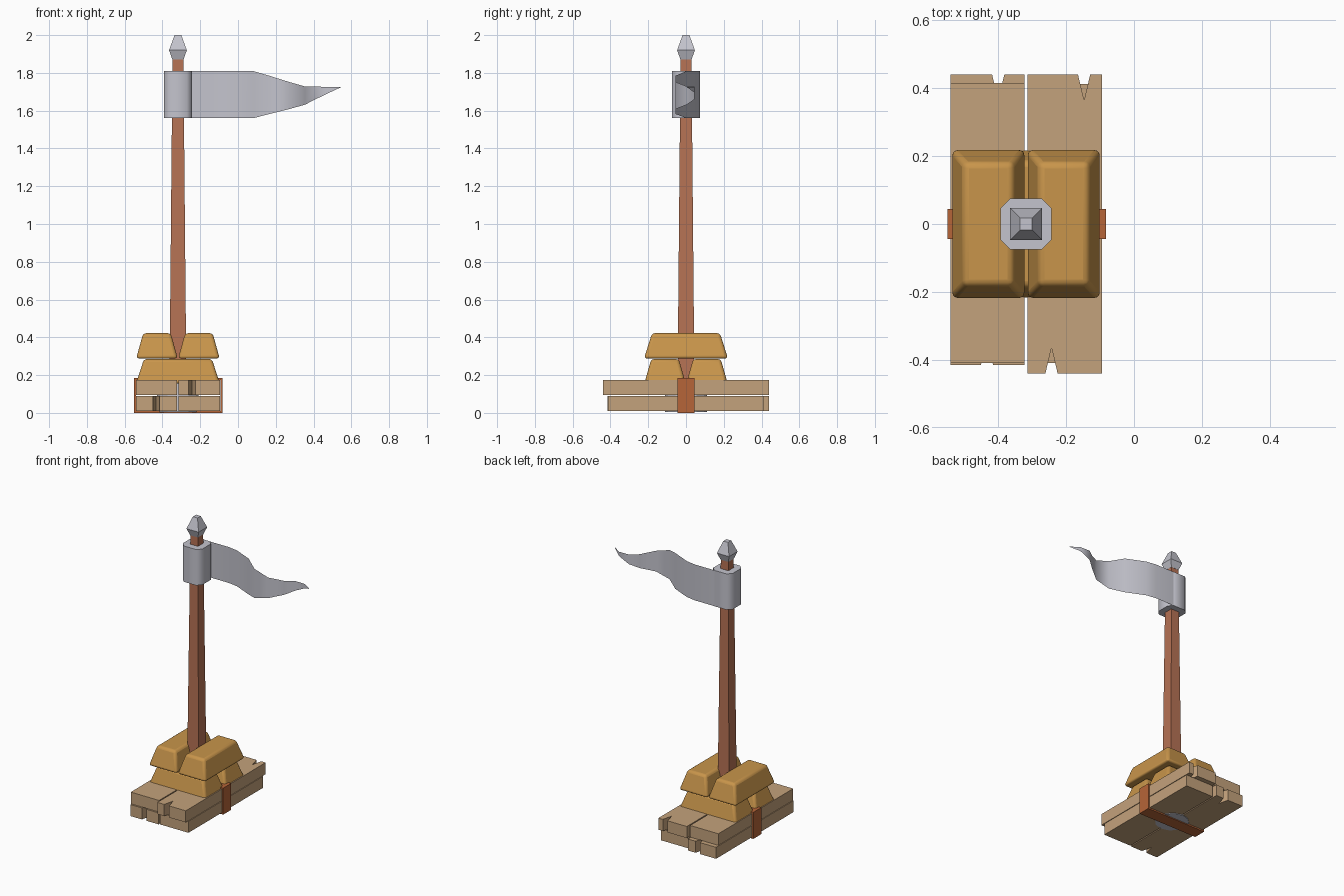
import bpy, bmesh, math

if "Cube" in bpy.data.objects:
    bpy.data.objects.remove(bpy.data.objects["Cube"])

CX = -0.318  # pole axis


def material(name, rgb):
    m = bpy.data.materials.new(name)
    m.diffuse_color = (*rgb, 1)
    m.use_nodes = True
    m.node_tree.nodes["Principled BSDF"].inputs["Base Color"].default_value = m.diffuse_color
    return m


WOOD = material("pale wood", (0.55, 0.36, 0.20))
GOLD = material("gold", (0.58, 0.30, 0.07))
POLE = material("red brown wood", (0.47, 0.17, 0.09))
STRAP = material("orange leather", (0.47, 0.13, 0.04))
METAL = material("grey cloth and steel", (0.55, 0.55, 0.61))


def finish(name, bm, mat, bevel=0, segments=1, smooth=False):
    bmesh.ops.recalc_face_normals(bm, faces=bm.faces)
    me = bpy.data.meshes.new(name)
    bm.to_mesh(me)
    bm.free()
    ob = bpy.data.objects.new(name, me)
    bpy.context.collection.objects.link(ob)
    me.materials.append(mat)
    if bevel:
        mod = ob.modifiers.new("bevel", "BEVEL")
        mod.width, mod.segments = bevel, segments
    if smooth:
        for o in bpy.context.selected_objects:
            o.select_set(False)
        ob.select_set(True)
        bpy.context.view_layer.objects.active = ob
        bpy.ops.object.shade_smooth_by_angle(angle=math.radians(50))
    return ob


def loft(name, rings, mat, **kw):
    """Solid through equal-length rings of 3D points."""
    bm = bmesh.new()
    loops = [[bm.verts.new(p) for p in r] for r in rings]
    for a, b in zip(loops, loops[1:]):
        for i in range(len(a)):
            j = (i + 1) % len(a)
            bm.faces.new((a[i], a[j], b[j], b[i]))
    bm.faces.new(loops[0])
    bm.faces.new(loops[-1])
    return finish(name, bm, mat, **kw)


def rect(x, y, hx, hy, z):
    return [(x - hx, y - hy, z), (x + hx, y - hy, z),
            (x + hx, y + hy, z), (x - hx, y + hy, z)]


def prism(name, outline, z0, z1, mat, **kw):
    return loft(name, [[(x, y, z) for x, y in outline] for z in (z0, z1)], mat, **kw)


def plank(name, x0, x1, y0, y1, z0, z1, front=None, back=None):
    """Board with optional split notches in its ends."""
    pts = [(x0, y0)]
    if front:
        pts += [(front - 0.018, y0), (front, y0 + 0.075), (front + 0.018, y0)]
    pts += [(x1, y0), (x1, y1)]
    if back:
        pts += [(back + 0.018, y1), (back, y1 - 0.075), (back - 0.018, y1)]
    pts += [(x0, y1)]
    prism(name, pts, z0, z1, WOOD)


# Plank base
plank("upper_plank_left", -0.54, -0.322, -0.41, 0.415, 0.094, 0.175)
plank("upper_plank_right", -0.314, -0.095, -0.44, 0.44, 0.094, 0.175, -0.243, -0.147)
plank("lower_plank_left", -0.54, -0.322, -0.415, 0.44, 0.01, 0.09, -0.433, -0.40)
plank("lower_plank_right", -0.314, -0.095, -0.41, 0.412, 0.01, 0.09)

# Steel socket through the base
prism("base_socket", [(CX + 0.11 * math.cos(math.tau * i / 12),
                       0.11 * math.sin(math.tau * i / 12)) for i in range(12)],
      0.006, 0.17, METAL)

# Strap looped around the planks
for name, x, hx, z0, z1 in (("strap_bottom", -0.3165, 0.2335, 0, 0.01),
                            ("strap_top", -0.3165, 0.2335, 0.175, 0.185),
                            ("strap_left", -0.545, 0.005, 0, 0.185),
                            ("strap_right", -0.088, 0.005, 0, 0.185)):
    loft(name, [rect(x, 0, hx, 0.044, z) for z in (z0, z1)], STRAP)

# Gold bars, two crossed layers
for s, side in ((-1, "a"), (1, "b")):
    loft("lower_gold_bar_" + side,
         [rect(CX, s * 0.111, 0.222, 0.11, 0.155), rect(CX, s * 0.111, 0.18, 0.073, 0.285)],
         GOLD, bevel=0.016, segments=3, smooth=True)
    loft("upper_gold_bar_" + side,
         [rect(CX + s * 0.111, 0, 0.11, 0.222, 0.288), rect(CX + s * 0.111, 0, 0.073, 0.18, 0.422)],
         GOLD, bevel=0.016, segments=3, smooth=True)

# Pole and spear tip
loft("pole", [rect(CX, 0, h, h, z) for h, z in ((0.046, 0.02), (0.029, 1.88))], POLE)
loft("spear_tip", [rect(CX, 0, h, h, z) for h, z in
                   ((0.03, 1.872), (0.047, 1.92), (0.018, 2.0))], METAL)

# Sleeve of the pennant: chamfered square
R, C = 0.075, 0.047
prism("pennant_sleeve", [(CX + x, y) for x, y in
                         ((-C, -R), (C, -R), (R, -C), (R, C),
                          (C, R), (-C, R), (-R, C), (-R, -C))],
      1.56, 1.81, METAL, smooth=True)

# Waving pennant: (x, y, bottom z, top z)
WAVE = [(-0.28, 0.074, 1.56, 1.81), (-0.12, 0.074, 1.56, 1.81), (-0.05, 0.062, 1.56, 1.81),
        (0.08, 0.004, 1.56, 1.81), (0.165, -0.055, 1.582, 1.785), (0.27, -0.055, 1.608, 1.752),
        (0.355, 0.005, 1.632, 1.728), (0.41, 0.045, 1.66, 1.727), (0.485, 0.045, 1.696, 1.726),
        (0.545, 0.005, 1.724, 1.726)]
bm = bmesh.new()
cols = [(bm.verts.new((x, y, a)), bm.verts.new((x, y, b))) for x, y, a, b in WAVE]
for p, q in zip(cols, cols[1:]):
    bm.faces.new((p[0], q[0], q[1], p[1]))
finish("pennant", bm, METAL, smooth=True)
